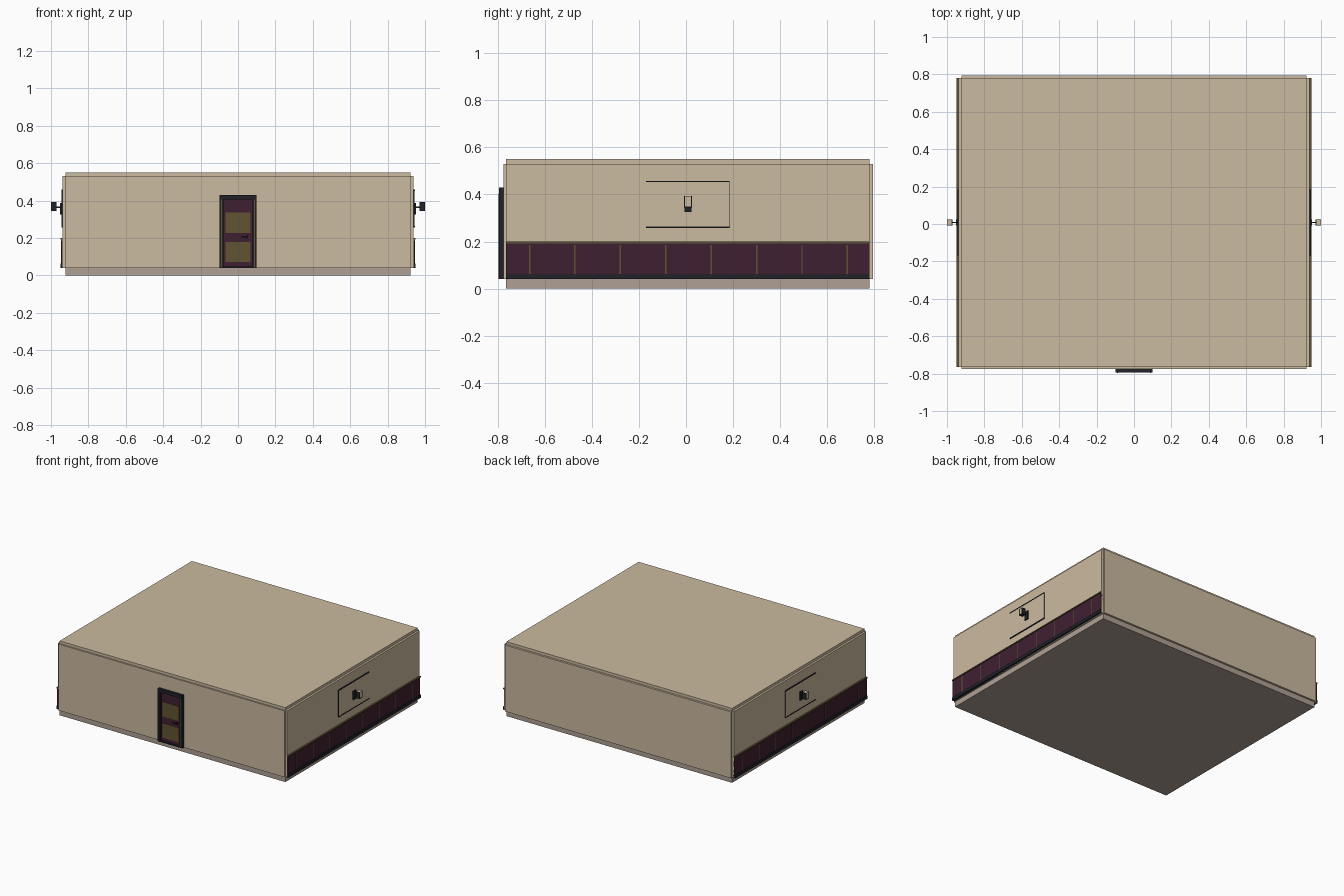
import bpy
import bmesh
from mathutils import Matrix, Vector

cube = bpy.data.objects.get("Cube")
if cube:
    bpy.data.objects.remove(cube, do_unlink=True)


def material(name, rgb):
    m = bpy.data.materials.new(name)
    m.use_nodes = True
    m.diffuse_color = (*rgb, 1)
    m.node_tree.nodes["Principled BSDF"].inputs["Base Color"].default_value = (*rgb, 1)
    return m


BEIGE = material("beige plaster", (0.60, 0.495, 0.35))
FLOOR = material("taupe floor", (0.43, 0.35, 0.30))
PLUM = material("plum paint", (0.051, 0.0144, 0.032))
NAVY = material("dark navy trim", (0.0144, 0.016, 0.023))
OLIVE = material("olive brass", (0.12, 0.088, 0.034))


def boxes(name, mat, *spans):
    """One object made of boxes, each given as (x0, x1), (y0, y1), (z0, z1)."""
    bm = bmesh.new()
    for span in spans:
        lo, hi = Vector([min(p) for p in span]), Vector([max(p) for p in span])
        place = Matrix.Translation((lo + hi) / 2) @ Matrix.Diagonal((*(hi - lo), 1))
        bmesh.ops.create_cube(bm, size=1, matrix=place)
    mesh = bpy.data.meshes.new(name)
    bm.to_mesh(mesh)
    bm.free()
    mesh.materials.append(mat)
    obj = bpy.data.objects.new(name, mesh)
    bpy.context.collection.objects.link(obj)
    return obj


# Room shell: each wall stands a little proud of the floor and ceiling
W, FRONT, BACK = 0.923, -0.765, 0.78
LOW, HIGH, T = 0.04, 0.53, 0.015
DEPTH = (FRONT, BACK)
boxes("floor", FLOOR, ((-W, W), DEPTH, (0, LOW)))
boxes("ceiling", BEIGE, ((-W, W), DEPTH, (HIGH, 0.55)))
boxes("back_wall", BEIGE, ((-W, W), (BACK - T, BACK + T), (LOW, HIGH)))
FY = (FRONT - 0.011, FRONT + T)
DW, DH = 0.095, 0.425
boxes("front_wall_right", BEIGE, ((-W, -DW), FY, (LOW, HIGH)))
boxes("front_wall_left", BEIGE, ((DW, W), FY, (LOW, HIGH)))
boxes("front_wall_over_door", BEIGE, ((-DW, DW), FY, (DH, HIGH)))

# Door with frame, sunken panels and lever handle
FRAME_Y = (-0.795, FRONT + T)
boxes("door_frame", NAVY,
      ((-0.1, -0.078), FRAME_Y, (LOW, 0.43)),
      ((0.078, 0.1), FRAME_Y, (LOW, 0.43)),
      ((-0.078, 0.078), FRAME_Y, (0.405, 0.43)),
      ((-0.078, 0.078), FRAME_Y, (LOW, 0.046)))
boxes("door_leaf", PLUM, ((-0.078, 0.078), (-0.78, FRONT + T), (0.046, 0.405)))
for name, z0, z1 in (("lower", 0.07, 0.178), ("upper", 0.227, 0.335)):
    boxes("door_panel_" + name, OLIVE, ((-0.062, 0.062), (-0.783, -0.78), (z0, z1)))
    boxes("door_panel_moulding_" + name, OLIVE,
          ((-0.066, -0.056), (-0.786, -0.78), (z0, z1)),
          ((0.056, 0.066), (-0.786, -0.78), (z0, z1)))
boxes("door_jamb_strips", OLIVE, *(((s * 0.086, s * 0.09), (-0.797, -0.79), (LOW, 0.405))
                                   for s in (-1, 1)))
boxes("door_handle", NAVY,
      ((0.045, 0.054), (-0.79, -0.78), (0.198, 0.216)),
      ((0.02, 0.052), (-0.794, -0.788), (0.203, 0.211)))

# Side walls, wainscot, wall panel and lamp, the same on both sides
for s, side in ((1, "left"), (-1, "right")):
    def at(x0, x1):
        return (s * x0, s * x1)

    boxes(side + "_wall", BEIGE, (at(W - T, 0.938), DEPTH, (LOW, HIGH)))
    boxes(side + "_wainscot", PLUM, (at(0.93, 0.944), DEPTH, (0.06, 0.192)))
    boxes(side + "_skirting", NAVY, (at(0.93, 0.95), DEPTH, (LOW, 0.063)))
    boxes(side + "_dado_rail", OLIVE, (at(0.93, 0.95), DEPTH, (0.192, 0.2)))
    stiles = [-0.665 + 0.193 * i for i in range(8)]
    boxes(side + "_wainscot_strips", OLIVE,
          *((at(0.94, 0.946), (y - 0.003, y + 0.003), (0.063, 0.185)) for y in stiles))

    # Raised panel edged with thin dark beading
    y0, y1, z0, z1 = -0.17, 0.185, 0.26, 0.455
    boxes(side + "_wall_panel", BEIGE, (at(0.93, 0.943), (y0, y1), (z0, z1)))
    boxes(side + "_panel_beading", NAVY,
          *((at(0.93, 0.945), (y0, y1), (z - 0.003, z + 0.003)) for z in (z0, z1)),
          *((at(0.93, 0.943), (y - 0.001, y + 0.001), (z0, z1)) for y in (y0, y1)))

    # Lamp: back plate, arm, dark cheeks around a pale shade
    boxes(side + "_lamp_mount", NAVY,
          (at(0.94, 0.952), (-0.007, 0.023), (0.325, 0.388)),
          (at(0.95, 0.975), (0.005, 0.011), (0.36, 0.368)))
    boxes(side + "_lamp_shade", BEIGE, (at(0.972, 0.999), (-0.005, 0.021), (0.349, 0.393)))
    boxes(side + "_lamp_cheeks", NAVY,
          (at(0.97, 1.0), (-0.009, -0.005), (0.347, 0.393)),
          (at(0.97, 1.0), (0.021, 0.025), (0.347, 0.393)),
          (at(0.97, 1.0), (-0.009, 0.025), (0.345, 0.349)))
